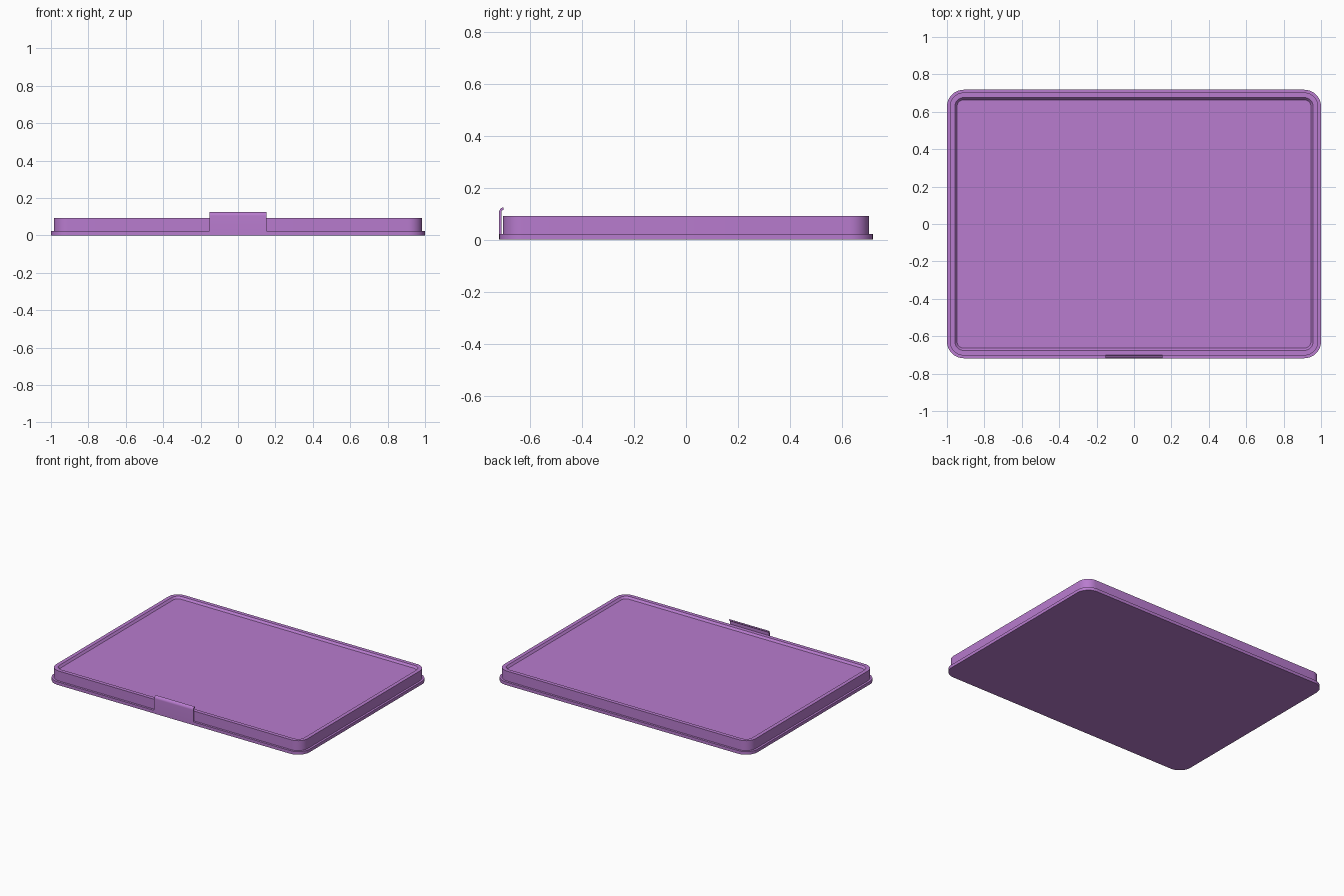
import bpy, bmesh, math

if "Cube" in bpy.data.objects:
    bpy.data.objects.remove(bpy.data.objects["Cube"])

mat = bpy.data.materials.new("purple")
mat.diffuse_color = (0.48, 0.2, 0.62, 1)
mat.use_nodes = True
mat.node_tree.nodes["Principled BSDF"].inputs["Base Color"].default_value = mat.diffuse_color

HX, HY, R = 1.0, 0.718, 0.09   # outer half size and corner radius


def finish(name, bm):
    bmesh.ops.recalc_face_normals(bm, faces=bm.faces)
    me = bpy.data.meshes.new(name)
    bm.to_mesh(me)
    bm.free()
    ob = bpy.data.objects.new(name, me)
    bpy.context.collection.objects.link(ob)
    me.materials.append(mat)
    bpy.ops.object.select_all(action='DESELECT')
    ob.select_set(True)
    bpy.context.view_layer.objects.active = ob
    bpy.ops.object.shade_smooth_by_angle(angle=math.radians(30))
    return ob


def rounded_ring(bm, inset, z, n=10):
    r = R - inset
    ring = []
    for k, (sx, sy) in enumerate([(1, 1), (-1, 1), (-1, -1), (1, -1)]):
        for i in range(n + 1):
            a = (k + i / n) * math.pi / 2
            ring.append(bm.verts.new((sx * (HX - R) + r * math.cos(a),
                                      sy * (HY - R) + r * math.sin(a), z)))
    return ring


# tray: flange, raised wall, rim and shallow sloped recess as one loft
bm = bmesh.new()
steps = [(0, 0), (0, 0.022), (0.015, 0.022), (0.015, 0.092),
         (0.042, 0.092), (0.054, 0.078)]
rings = [rounded_ring(bm, i, z) for i, z in steps]
for lo, hi in zip(rings, rings[1:]):
    for i in range(len(lo)):
        j = (i + 1) % len(lo)
        bm.faces.new((lo[i], lo[j], hi[j], hi[i]))
bm.faces.new(rings[0])
bm.faces.new(rings[-1])
finish("tray", bm)

# latch tab: bent strip profile in y-z, extruded along x
t, bend, w = 0.009, 0.02, 0.153
front = -HY - 0.0005
cy, cz = front + bend, 0.105
arc = [math.radians(180 - 80 * i / 8) for i in range(9)]
outer = [(cy + bend * math.cos(a), cz + bend * math.sin(a)) for a in arc]
inner = [(cy + (bend - t) * math.cos(a), cz + (bend - t) * math.sin(a)) for a in arc]
profile = [(front, 0)] + outer + inner[::-1] + [(front + t, 0)]
bm = bmesh.new()
face = bm.faces.new([bm.verts.new((-w, y, z)) for y, z in profile])
ext = bmesh.ops.extrude_face_region(bm, geom=[face], use_keep_orig=True)
bmesh.ops.translate(bm, vec=(2 * w, 0, 0),
                    verts=[v for v in ext["geom"] if isinstance(v, bmesh.types.BMVert)])
finish("latch_tab", bm)
